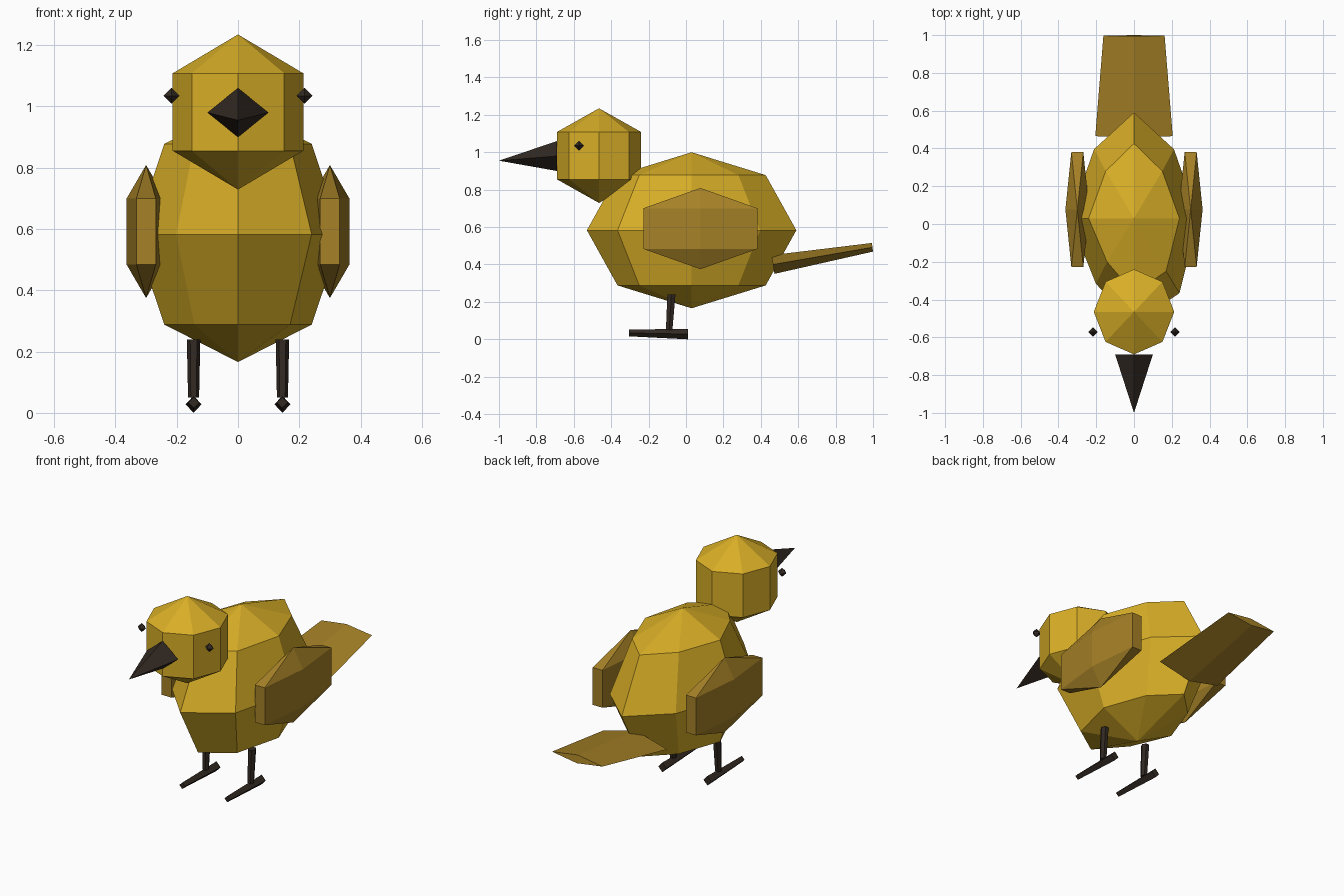
import bpy, bmesh
from math import sin, cos, pi, tau
from mathutils import Vector

cube = bpy.data.objects.get("Cube")
if cube:
    bpy.data.objects.remove(cube, do_unlink=True)


def material(name, colour):
    m = bpy.data.materials.new(name)
    m.use_nodes = True
    rgba = (*colour, 1)
    m.diffuse_color = rgba
    bsdf = next(n for n in m.node_tree.nodes if n.type == 'BSDF_PRINCIPLED')
    bsdf.inputs["Base Color"].default_value = rgba
    return m


yellow = material("golden_yellow", (0.69, 0.425, 0.02))
ochre = material("dark_ochre", (0.38, 0.22, 0.02))
dark = material("dark_brown", (0.032, 0.022, 0.016))


def loft(name, rings, mat):
    """Skin a list of rings; a ring of one point is a tip, an open end is capped."""
    bm = bmesh.new()
    loops = [[bm.verts.new(p) for p in ring] for ring in rings]
    for a, b in zip(loops, loops[1:]):
        n = max(len(a), len(b))
        for i in range(n):
            j = (i + 1) % n
            if len(a) == 1:
                bm.faces.new((a[0], b[j], b[i]))
            elif len(b) == 1:
                bm.faces.new((a[i], a[j], b[0]))
            else:
                bm.faces.new((a[i], a[j], b[j], b[i]))
    for end in (loops[0], loops[-1]):
        if len(end) > 2:
            bm.faces.new(end)
    bmesh.ops.recalc_face_normals(bm, faces=bm.faces)
    mesh = bpy.data.meshes.new(name)
    bm.to_mesh(mesh)
    bm.free()
    mesh.materials.append(mat)
    ob = bpy.data.objects.new(name, mesh)
    bpy.context.collection.objects.link(ob)
    return ob


def ball(name, centre, radii, sides, bands, mat):
    """Faceted ellipsoid with upright poles and a corner on the x axis."""
    rx, ry, rz = radii
    rings = []
    for k in range(bands + 1):
        t = pi * k / bands
        n = 1 if k in (0, bands) else sides
        rings.append([Vector(centre) + Vector((rx * sin(t) * cos(tau * i / sides),
                                               ry * sin(t) * sin(tau * i / sides),
                                               rz * cos(t))) for i in range(n)])
    return loft(name, rings, mat)


def ring(centre, u, v, sides=4):
    """Flat ring of corners spanned by two half-axes."""
    return [Vector(centre) + Vector(u) * cos(tau * i / sides)
            + Vector(v) * sin(tau * i / sides) for i in range(sides)]


# Body, with slightly uneven diagonal corners
body = ball("body", (0, 0.03, 0.583), (0.34, 0.56, 0.417), 8, 4, yellow)
for v in body.data.vertices:
    dy = v.co.y - 0.03
    if abs(v.co.x) > 0.1 and abs(dy) > 0.1:
        if dy > 0:
            v.co.x *= 0.88
            v.co.y -= 0.03
        elif v.co.x < 0:
            v.co.x *= 0.84
            v.co.y += 0.05

# Head
ball("head", (0, -0.465, 0.982), (0.246, 0.26, 0.253), 8, 3, yellow)

# Beak
loft("beak", [ring((0, -0.69, 0.98), (0.1, 0, 0), (0, 0, 0.08)),
              [(0, -1, 0.955)]], dark)

# Tail
loft("tail", [ring((0, 0.465, 0.4), (0.205, 0, 0), (0, -0.008, 0.05)),
              ring((0, 0.997, 0.492), (0.162, 0, 0), (0, -0.003, 0.023))], ochre)

# Paired parts
for side, s in (("left", 1), ("right", -1)):
    ball(side + "_wing", (s * 0.3, 0.077, 0.592), (0.073, 0.407, 0.217), 6, 3, ochre)
    ball(side + "_eye", (s * 0.217, -0.572, 1.035), (0.026, 0.026, 0.026), 4, 2, dark)
    x = s * 0.145
    loft(side + "_leg", [ring((x, -0.078, 0.24), (0.022, 0, 0), (0, 0.025, 0), 6),
                         ring((x, -0.09, 0.05), (0.018, 0, 0), (0, 0.02, 0), 6)], dark)
    loft(side + "_foot", [ring((x, 0.01, 0.028), (0.026, 0, 0), (0, 0, 0.028)),
                          ring((x, -0.305, 0.034), (0.018, 0, 0), (0, 0, 0.018))], dark)
